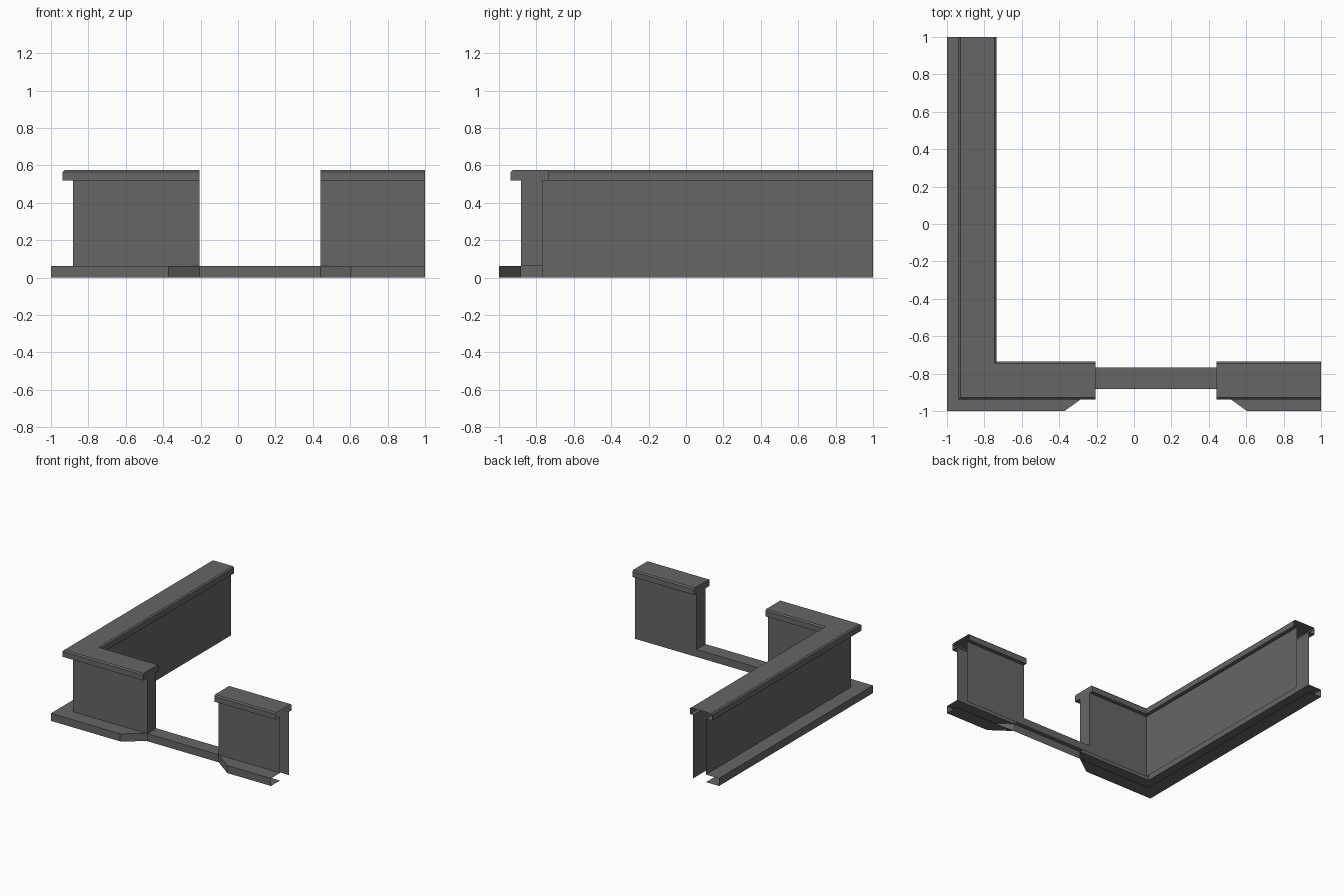
import bpy

if "Cube" in bpy.data.objects:
    bpy.data.objects.remove(bpy.data.objects["Cube"])

# Single grey paint
grey = bpy.data.materials.new("dark_grey")
grey.diffuse_color = (0.133, 0.133, 0.133, 1)
grey.use_nodes = True
grey.node_tree.nodes["Principled BSDF"].inputs["Base Color"].default_value = grey.diffuse_color

# Key sizes: gap in the front run, kerb height, wall height, and wall face depths
GAP_L, GAP_R = -0.207, 0.441
KERB_H, WALL_H, TOP = 0.062, 0.52, 0.575
OUT, INN = 0.118, 0.234          # distance inward from the outer boundary


def make(name, verts, faces):
    mesh = bpy.data.meshes.new(name)
    mesh.from_pydata(verts, [], faces)
    mesh.materials.append(grey)
    obj = bpy.data.objects.new(name, mesh)
    bpy.context.collection.objects.link(obj)


def sweep(name, profile, stations, cap_at=None):
    """Sweep an open (depth, height) profile through stations, closing one end."""
    n = len(profile)
    verts = [(*station(d), z) for station in stations for d, z in profile]
    faces = [(s * n + i, s * n + i + 1, (s + 1) * n + i + 1, (s + 1) * n + i)
             for s in range(len(stations) - 1) for i in range(n - 1)]
    if cap_at == "last":
        faces.append(tuple(range((len(stations) - 1) * n, len(stations) * n))[::-1])
    elif cap_at == "first":
        faces.append(tuple(range(n)))
    make(name, verts, faces)


# Path stations: each turns a depth into an x, y position
def back_end(d):
    return (-1 + d, 1)


def corner(d):
    return (-1 + d, -1 + d)


def front_at(x, skew=0.0):
    return lambda d: (x + skew * d / OUT, -1 + d)


# Cross sections: projecting kerb, upright faces, overhanging coping
kerb = [(OUT, KERB_H), (0, KERB_H), (0, 0), (OUT, 0)]
coping = [(OUT, WALL_H), (0.062, WALL_H), (0.062, 0.565), (0.072, TOP),
          (0.255, TOP), (0.265, 0.565), (0.265, WALL_H), (INN, WALL_H)]
outer_face = [(OUT, WALL_H), (OUT, KERB_H)]
inner_face = [(INN, WALL_H), (INN, 0)]

# Left L-shaped run and short right run
long_run = [back_end, corner, front_at(GAP_L)]
short_run = [front_at(GAP_R), front_at(1)]
for side, run, cap in (("left", long_run, "last"), ("right", short_run, "first")):
    sweep(side + "_coping", coping, run, cap)
    sweep(side + "_outer_face", outer_face, run)
    sweep(side + "_inner_face", inner_face, run)

# Kerbs end in a chamfer beside the gap
sweep("left_kerb", kerb, [back_end, corner, front_at(-0.372, GAP_L + 0.372)], "last")
sweep("right_kerb", kerb, [front_at(0.604, GAP_R - 0.604), front_at(1)], "first")

# Jambs closing the wall ends at the gap
for name, x, order in (("left_jamb", GAP_L, 1), ("right_jamb", GAP_R, -1)):
    ys = (-1 + OUT, -1 + INN)
    verts = [(x, ys[0], KERB_H), (x, ys[1], KERB_H), (x, ys[1], WALL_H), (x, ys[0], WALL_H)]
    make(name, verts, [tuple(range(4))[::order]])

# Low sill bridging the gap
sill = [(OUT, 0), (OUT, KERB_H), (INN, KERB_H), (INN, 0)]
sweep("sill", sill, [front_at(GAP_R), front_at(GAP_L)])
